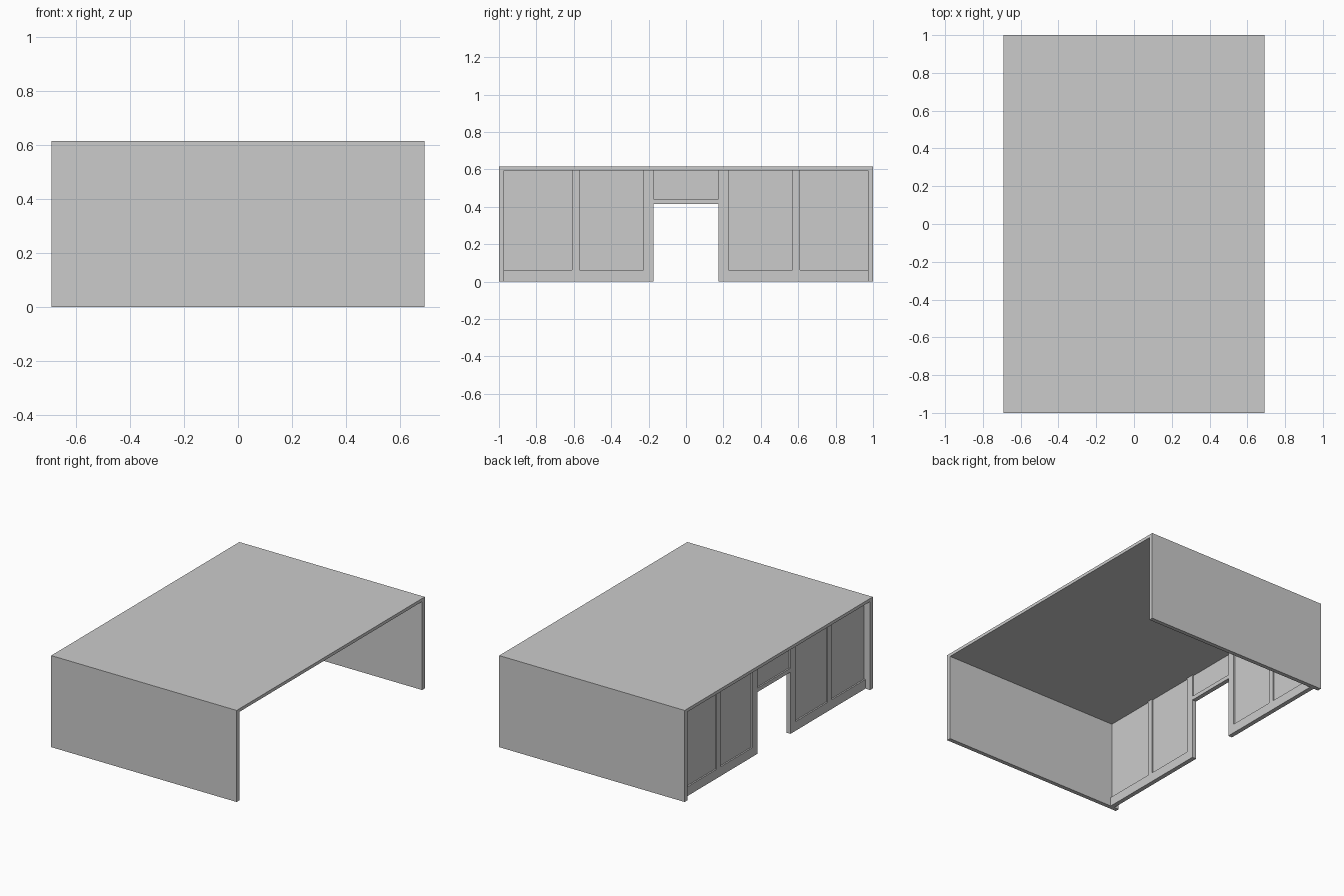
import bpy, bmesh

if "Cube" in bpy.data.objects:
    bpy.data.objects.remove(bpy.data.objects["Cube"])

W, L, H = 0.69, 1.0, 0.616        # half depth (x), half length (y), height
END, TOP = 0.028, 0.021           # end panel and top thickness
IN_Y, IN_Z = L - END, H - TOP
WALL_X = -0.64                    # centre plane of the modesty wall
FRAME_T, PANEL_T = 0.03, 0.01
KNEE, KNEE_Z = 0.175, 0.415       # knee opening half width and height


def finish(name, bm):
    bmesh.ops.recalc_face_normals(bm, faces=bm.faces)
    mesh = bpy.data.meshes.new(name)
    bm.to_mesh(mesh)
    bm.free()
    ob = bpy.data.objects.new(name, mesh)
    bpy.context.collection.objects.link(ob)
    return ob


def board(name, y0, y1, z0, z1, thick):
    """Upright board lying in the wall plane."""
    bm = bmesh.new()
    bmesh.ops.create_cube(bm, size=1)
    bmesh.ops.scale(bm, verts=bm.verts, vec=(thick, y1 - y0, z1 - z0))
    bmesh.ops.translate(bm, verts=bm.verts,
                        vec=(WALL_X, (y0 + y1) / 2, (z0 + z1) / 2))
    return finish(name, bm)


# Desk shell: top and both ends as one U profile extruded across the depth
profile = [(-L, 0), (-L, H), (L, H), (L, 0),
           (IN_Y, 0), (IN_Y, IN_Z), (-IN_Y, IN_Z), (-IN_Y, 0)]
bm = bmesh.new()
face = bm.faces.new([bm.verts.new((-W, y, z)) for y, z in profile])
ext = bmesh.ops.extrude_face_region(bm, geom=[face])["geom"]
bmesh.ops.translate(bm, vec=(2 * W, 0, 0),
                    verts=[v for v in ext if isinstance(v, bmesh.types.BMVert)])
finish("desk_shell", bm)

# Framed wall on each side of the knee opening
RAIL = 0.062
parts = [
    ("knee_stile", KNEE, 0.228, 0, IN_Z, FRAME_T),
    ("middle_stile", 0.57, 0.61, RAIL, IN_Z, FRAME_T),
    ("bottom_rail", 0.228, IN_Y, 0, RAIL, FRAME_T),
    ("inner_panel", 0.228, 0.57, RAIL, IN_Z, PANEL_T),
    ("outer_panel", 0.61, IN_Y, RAIL, IN_Z, PANEL_T),
]
for name, y0, y1, z0, z1, t in parts:
    board(name + "_back", y0, y1, z0, z1, t)
    board(name + "_front", -y1, -y0, z0, z1, t)

# Short panel and rail above the knee opening
board("knee_rail", -KNEE, KNEE, KNEE_Z, 0.442, FRAME_T)
board("knee_panel", -KNEE, KNEE, 0.442, IN_Z, PANEL_T)
